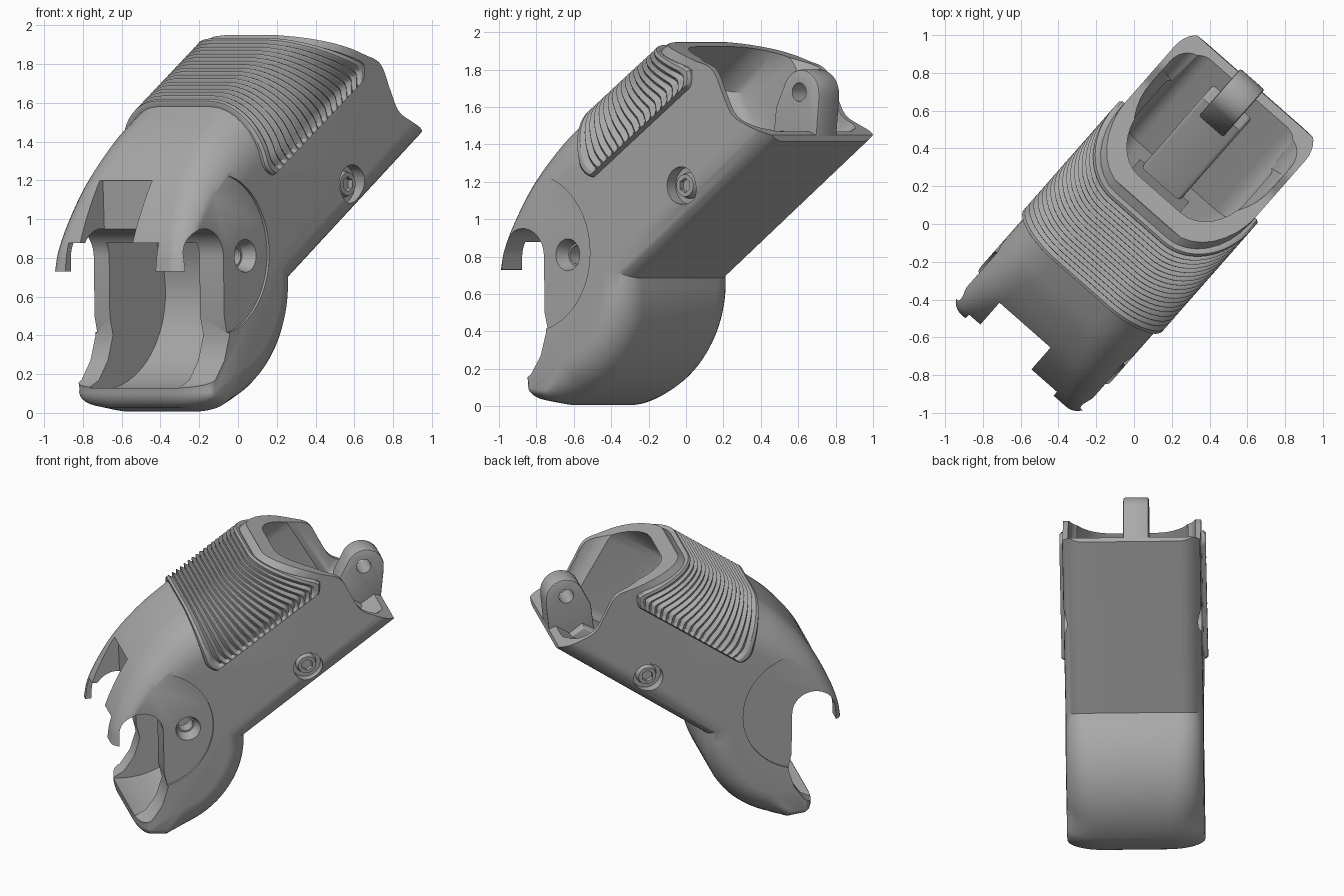
import bpy, bmesh
from math import sin, cos, pi, radians
from mathutils import Matrix, Vector

cube = bpy.data.objects.get("Cube")
if cube:
    bpy.data.objects.remove(cube, do_unlink=True)

TURN = Matrix.Rotation(radians(48.7), 4, 'Z')
SLOPE = radians(35)

grey = bpy.data.materials.new("mid grey")
grey.use_nodes = True
tone = (0.4, 0.4, 0.4, 1)
grey.diffuse_color = tone
grey.node_tree.nodes["Principled BSDF"].inputs["Base Color"].default_value = tone


def make(name, bm):
    bmesh.ops.recalc_face_normals(bm, faces=bm.faces)
    if bm.calc_volume(signed=True) < 0:
        bmesh.ops.reverse_faces(bm, faces=bm.faces)
    mesh = bpy.data.meshes.new(name)
    bm.to_mesh(mesh)
    bm.free()
    mesh.materials.append(grey)
    obj = bpy.data.objects.new(name, mesh)
    bpy.context.collection.objects.link(obj)
    return obj


def tube(t, n):
    """Side-plane point from distance along and across the sloping tube."""
    return t * cos(SLOPE) - n * sin(SLOPE), t * sin(SLOPE) + n * cos(SLOPE)


def arc(cu, cz, r, a0, a1, steps=20):
    return [(cu + r * cos(radians(a0 + (a1 - a0) * i / steps)),
             cz + r * sin(radians(a0 + (a1 - a0) * i / steps))) for i in range(steps + 1)]


def smooth(pts, steps=5):
    """Curve through the points (u, z, radius)."""
    p = [Vector(q) for q in pts]
    p = [2 * p[0] - p[1]] + p + [2 * p[-1] - p[-2]]
    out = []
    for a, b, c, d in zip(p, p[1:], p[2:], p[3:]):
        for i in range(steps):
            s = i / steps
            out.append(tuple(0.5 * (2 * b + (c - a) * s + (2 * a - 5 * b + 4 * c - d) * s ** 2
                                    + (3 * b - a - 3 * c + d) * s ** 3)))
    return out + [tuple(pts[-1])]


def slab(name, outline, v0, v1, radius=0.0, steps=8):
    """Anticlockwise outline (u, z, edge inset, edge drop) extruded across with rounded edges."""
    pts = []
    for q in outline:
        r = q[2] if len(q) > 2 else radius
        pts.append((q[0], q[1], r, q[3] if len(q) > 3 else r))
    count = len(pts)
    inward = []
    for i in range(count):
        a, b, c = (Vector(pts[j % count][:2]) for j in (i - 1, i, i + 1))
        e, f = (b - a).normalized(), (c - b).normalized()
        ne, nf = Vector((-e.y, e.x)), Vector((-f.y, f.x))
        m = (ne + nf).normalized()
        inward.append(m / max(m.dot(ne), 0.5))
    angles = [pi / 2 * k / steps for k in range(steps + 1)] if max(q[2] for q in pts) else [0]
    bm = bmesh.new()
    rings = []
    for side, order in ((-1, angles), (1, angles[::-1])):
        for a in order:
            ring = []
            for (u, z, r, d), m in zip(pts, inward):
                inset, drop = r * (1 - sin(a)), d * (1 - cos(a))
                v = v0 + drop if side < 0 else v1 - drop
                ring.append(bm.verts.new((u + m.x * inset, v, z + m.y * inset)))
            rings.append(ring)
    for p, q in zip(rings, rings[1:]):
        for i in range(count):
            j = (i + 1) % count
            bm.faces.new((p[i], p[j], q[j], q[i]))
    bm.faces.new(rings[0][::-1])
    bm.faces.new(rings[-1])
    return make(name, bm)


def rod(name, u, z, v0, v1, r0, r1=None, sides=32):
    bm = bmesh.new()
    place = Matrix.Translation((u, (v0 + v1) / 2, z)) @ Matrix.Rotation(-pi / 2, 4, 'X')
    bmesh.ops.create_cone(bm, cap_ends=True, segments=sides, radius1=r0,
                          radius2=r0 if r1 is None else r1, depth=v1 - v0, matrix=place)
    return make(name, bm)


def carve(obj, cutters):
    for c in cutters:
        c.hide_render = True
        mod = obj.modifiers.new(c.name, 'BOOLEAN')
        mod.operation, mod.solver, mod.object = 'DIFFERENCE', 'EXACT', c
    bpy.context.view_layer.update()
    done = bpy.data.meshes.new_from_object(obj.evaluated_get(bpy.context.evaluated_depsgraph_get()))
    obj.modifiers.clear()
    obj.data = done
    for c in cutters:
        bpy.data.objects.remove(c, do_unlink=True)


# Main shell: rounded bulb, sloping tube and curved head in one outline
HALF, TOP, FLOOR = 0.46, 1.535, 0.608
lip = [(u, z, 0.07, 0.25) for u, z in arc(-0.69, 0.11, 0.09, 170, 250, 5)]
bulb = [(u, z, min(0.08 + 0.03 * i, 0.2 - 0.003 * i), 0.25 - 0.005 * i)
        for i, (u, z) in enumerate(arc(-0.68, 0.64, 0.64, -82, 4))]
head = smooth([(*tube(0.56, TOP), 0.28), (-0.6, 1.425, 0.25), (-0.77, 1.22, 0.2),
               (-0.88, 1.02, 0.15), (-0.945, 0.85, 0.11), (-0.965, 0.72, 0.09)])
shell = slab("finger_shell", lip + bulb + [(*tube(2.1, FLOOR), 0.13), (*tube(2.1, TOP), 0.28)] + head,
             -HALF, HALF)

# Slanted, dipping rim at the open rear end
rim = smooth([(0.11, 1.945, 0), (0.3, 1.9, 0), (0.46, 1.85, 0), (0.59, 1.8, 0), (0.665, 1.67, 0),
              (0.73, 1.56, 0), (0.83, 1.505, 0), (0.97, 1.45, 0)])
rim_cut = slab("rim_cut", [(0.03, 2.05)] + [p[:2] for p in rim]
               + [(0.985, 1.3), (2.5, 1.3), (2.5, 3), (0.03, 3)], -1, 1)

# Hollow of the tube, flared at the mouth, with a narrower well below it
hollow = slab("hollow", [(*tube(0.9, 0.69), 0.1), (*tube(2.3, 0.66), 0.1),
                         (*tube(2.3, 1.47), 0.22), (*tube(0.9, 1.45), 0.22)], -0.37, 0.37)
flare = slab("flare", [(*tube(1.36, 0.72), 0.1), (*tube(2.3, 0.64), 0.1),
                       (*tube(2.3, 1.4), 0.2), (*tube(1.36, 1.4), 0.2)], -0.425, 0.425)
well = slab("well", [tube(0.6, 0.8), tube(1, 0.8), tube(1, 1.2), tube(0.6, 1.2)], -0.14, 0.2)

# Joint cavity with a flat roof, front slot and side mouth
cavity = slab("cavity", arc(-0.68, 0.62, 0.5, -211, 31, 48), -0.28, 0.34)
slot = slab("slot", [(-1.2, 0.3), (-0.72, 0.3), (-0.76, 1.2), (-1.2, 1.2)], -0.1, 0.26)
mouth = slab("mouth", [(-1.2, 0.1), (-0.83, 0.1), (-0.7, 0.17), (-0.63, 0.27), (-0.59, 0.4), (-0.615, 0.5)]
             + arc(-0.77, 0.8, 0.15, 0, 180) + [(-0.92, 0.73), (-1.2, 0.72)], -1, 1)

# Shallow side discs, pivot hole and screw recesses
su, sz = tube(0.98, 0.755)
cutters = [rim_cut, hollow, flare, well, cavity, slot, mouth]
for s in (-1, 1):
    lo, hi = sorted((s * (HALF - 0.015), s * 0.6))
    cutters.append(rod("disc_cut", -0.7, 0.82, lo, hi, 0.42, sides=72))
    lo, hi = sorted((s * 0.39, s * 0.6))
    cutters.append(rod("screw_cut", su, sz, lo, hi, 0.1))
cutters.append(rod("pivot_sink", -0.45, 0.81, -0.46, -0.37, 0.09, 0.06))
cutters.append(rod("pivot_hole", -0.45, 0.81, -0.6, -0.2, 0.05))
carve(shell, cutters)

# Socket screws in the side recesses
parts = [shell]
for s, label in ((-1, "right_screw"), (1, "left_screw")):
    lo, hi = sorted((s * 0.375, s * 0.43))
    screw = rod(label, su, sz, lo, hi, *((0.075, 0.06) if s > 0 else (0.06, 0.075)))
    lo, hi = sorted((s * 0.4, s * 0.5))
    carve(screw, [rod("hex_socket", su, sz, lo, hi, 0.04, sides=6)])
    parts.append(screw)

# Rear lug with its eye and foot
lug = slab("rear_lug", [(0.64, 1.27), (0.97, 1.44), (0.99, 1.64)] + arc(0.86, 1.67, 0.13, 0, 150, 16)
           + [(0.68, 1.6)], -0.05, 0.12, 0.012, 2)
carve(lug, [rod("lug_eye", 0.85, 1.68, -0.5, 0.5, 0.05)])
foot = slab("lug_foot", [tube(0.88, 0.66), tube(1.5, 0.64), tube(1.45, 0.78), tube(0.88, 0.82)],
            -0.1, 0.17, 0.02, 3)
parts += [lug, foot]

# Grip panel: fanned ribs wrapped over the top, inside a plain border
R, LOW, RIBS, PER = 0.28, 1.14, 17, 8
section = [(-HALF, LOW + (TOP - R - LOW) * i / 6, -1, 0) for i in range(6)]
section += [(-HALF + R - R * cos(a), TOP - R + R * sin(a), -cos(a), sin(a))
            for a in (pi / 2 * i / 14 for i in range(15))]
section += [((-HALF + R) * (1 - i / 4), TOP, 0, 1) for i in range(1, 5)]
section += [(-v, n, -dv, dn) for v, n, dv, dn in section[-2::-1]]
bm = bmesh.new()
rows = []
last = len(section) - 1
steps = [0, 0.005, 0.02, 0.04] + [0.05 + 0.9 * i / (RIBS * PER) for i in range(RIBS * PER + 1)] \
    + [0.96, 0.98, 0.995, 1]
for s in steps:
    row = []
    for j, (v, n, dv, dn) in enumerate(section):
        side = min(1, max(0, (TOP - n) / (TOP - LOW)))
        corner = max(0, 1 - (n - LOW) / 0.12) ** 2 * 0.08
        t0 = 0.56 - 0.14 * side + corner
        t1 = 1.15 + 0.26 * min(1, side * 1.25) - corner
        edge = min(j, last - j)
        lift = 0.028
        if s in (0, 1) or edge == 0:
            lift = -0.015
        elif s in (0.005, 0.995):
            lift = 0.015
        elif edge > 1 and 0.05 < s < 0.95:
            wave = 0.5 - 0.5 * cos((s - 0.05) / 0.9 * RIBS * 2 * pi)
            lift = 0.028 - 0.024 * wave
        u, z = tube(t0 + s * (t1 - t0), n + dn * lift)
        row.append(bm.verts.new((u, v + dv * lift, z)))
    rows.append(row)
for p, q in zip(rows, rows[1:]):
    for j in range(last):
        bm.faces.new((p[j], q[j], q[j + 1], p[j + 1]))
panel = make("ribbed_grip", bm)
if sum(f.normal.z for f in panel.data.polygons) < 0:
    panel.data.flip_normals()
parts.append(panel)

# Turn every part to its stance and smooth it
for obj in parts:
    obj.data.transform(TURN)
    bpy.ops.object.select_all(action='DESELECT')
    obj.select_set(True)
    bpy.context.view_layer.objects.active = obj
    bpy.ops.object.shade_smooth_by_angle(angle=radians(32))
